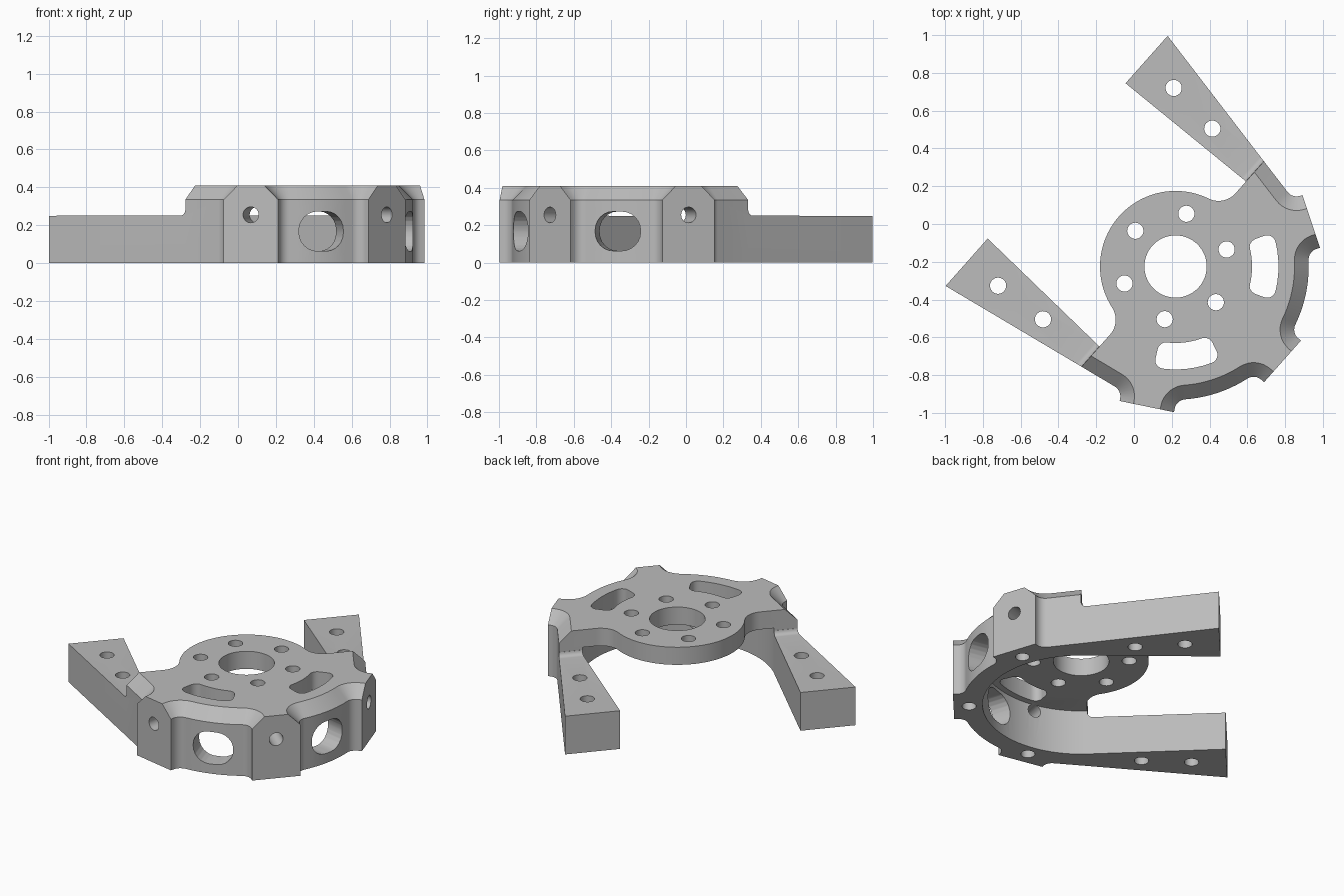
import bpy, bmesh
from math import sin, cos, atan2, radians, sqrt, pi
from mathutils import Matrix

if "Cube" in bpy.data.objects:
    bpy.data.objects.remove(bpy.data.objects["Cube"], do_unlink=True)

# Key sizes, in a frame with the hub at the origin and +x as the symmetry axis
PLATE_LOW, CHAMFER_Z, TOP = 0.295, 0.335, 0.41
RING_OUT, RING_IN, DISC = 0.705, 0.585, 0.40
BOSS_R, BOSS_W, FILLET = 0.757, 0.147, 0.06
BACK, TIP, ARM_TOP = -0.02, -0.842, 0.25
PLACE = Matrix.Translation((0.22, -0.225, 0)) @ Matrix.Rotation(radians(-41.6), 4, 'Z')

grey = bpy.data.materials.new("plain_grey")
grey.use_nodes = True
grey.diffuse_color = (0.5, 0.5, 0.5, 1)
grey.node_tree.nodes["Principled BSDF"].inputs["Base Color"].default_value = (0.5, 0.5, 0.5, 1)


def arc(cx, cy, r, a0, a1, n=8):
    return [(cx + r * cos(a0 + (a1 - a0) * i / n), cy + r * sin(a0 + (a1 - a0) * i / n))
            for i in range(n + 1)]


def loft(name, levels, matrix=Matrix()):
    """Closed solid through outlines of equal length, given as (z, points)."""
    bm = bmesh.new()
    rings = [[bm.verts.new((x, y, z)) for x, y in pts] for z, pts in levels]
    n = len(rings[0])
    for low, high in zip(rings, rings[1:]):
        for i in range(n):
            j = (i + 1) % n
            bm.faces.new((low[i], low[j], high[j], high[i]))
    bm.faces.new(rings[0][::-1])
    bm.faces.new(rings[-1])
    bmesh.ops.recalc_face_normals(bm, faces=bm.faces)
    mesh = bpy.data.meshes.new(name)
    bm.to_mesh(mesh)
    bm.free()
    mesh.transform(matrix)
    mesh.materials.append(grey)
    obj = bpy.data.objects.new(name, mesh)
    bpy.context.collection.objects.link(obj)
    return obj


def combine(target, tool, operation='DIFFERENCE'):
    mod = target.modifiers.new("combine", 'BOOLEAN')
    mod.operation, mod.solver, mod.object = operation, 'EXACT', tool
    bpy.context.view_layer.objects.active = target
    bpy.ops.object.modifier_apply(modifier=mod.name)
    bpy.data.objects.remove(tool, do_unlink=True)


def circle(r, x=0, y=0, n=32):
    return arc(x, y, r, 0, 2 * pi, n)[:-1]


def rounded_rect(hx, hy, r):
    """Rounded rectangle with its long edges divided so it can be bent."""
    pts = []
    for k, (sx, sy) in enumerate(((1, 1), (-1, 1), (-1, -1), (1, -1))):
        pts += arc(sx * (hx - r), sy * (hy - r), r, k * pi / 2, (k + 1) * pi / 2, 6)
    out = []
    for (ax, ay), (bx, by) in zip(pts, pts[1:] + pts[:1]):
        n = 6 if abs(ax - bx) + abs(ay - by) > 0.03 else 1
        out += [(ax + (bx - ax) * i / n, ay + (by - ay) * i / n) for i in range(n)]
    return out


def arm_outer(u):
    return 0.728 - 0.19 * (u + 0.025)


def arm_inner(u):
    return RING_IN + 0.042 * u


# Normal and distance of the straight outer arm face
norm = sqrt(1 + 0.19 ** 2)
NX, NY = 0.19 / norm, 1 / norm
ARM_D = NY * arm_outer(0)


def outline(off):
    """Body outline; the outer edge moves in by off, boss faces and back stay."""
    w, f = BOSS_W - off, FILLET + off
    t = BOSS_W + FILLET
    rc = sqrt((RING_OUT + FILLET) ** 2 - t ** 2)
    phi = atan2(t, rc)
    # front boss side and the bay up to the next boss
    side = [(BOSS_R, w)] + arc(rc, t, f, -pi / 2, phi - pi)
    c, s = cos(pi / 3), sin(pi / 3)
    half = side + arc(0, 0, RING_OUT - off, phi, pi / 3 - phi, 10)[1:-1]
    half += [(x * c + y * s, x * s - y * c) for x, y in reversed(side)]
    # far side of the second boss, filleted into the arm face
    half.append((BOSS_R * c - w * s, BOSS_R * s + w * c))
    cx = (ARM_D + FILLET - NY * t / c) / (NX + NY * s / c)
    cy = (t + s * cx) / c
    half += arc(cx, cy, f, -pi / 6, atan2(-NY, -NX))
    half.append((BACK, (ARM_D - off - NX * BACK) / NY))
    # straight back edge, concave fillet, hub disc
    fc, fr = 0.5, 0.119
    a = atan2(fc, BACK - fr)
    half += arc(BACK - fr, fc, fr, 0, a - pi, 12)
    half += arc(0, 0, DISC, a, pi, 20)[1:]
    return half + [(x, -y) for x, y in reversed(half[:-1])]


# Chamfered body with an open pocket below the plate
mount = loft("motor_mount", [(0, outline(0)), (CHAMFER_Z, outline(0)), (TOP, outline(0.075))])
pocket = arc(0, 0, RING_IN, -pi / 2, pi / 2, 48) + [(-1, arm_inner(-1)), (-1, -arm_inner(-1))]
combine(mount, loft("pocket_cutter", [(-0.1, pocket), (PLATE_LOW, pocket)]))


# Two flared arms, each with a small fillet up to the body
def arm_section(u, side):
    pts = [(u, arm_inner(u)), (u, arm_outer(u) + (0.002 if u == TIP else 0)),
           (BACK, arm_outer(BACK)), (0.03, 0.70), (0.03, 0.60), (BACK, arm_inner(BACK))]
    return [(x, y * side) for x, y in pts]


for side in (1, -1):
    levels = [(0, arm_section(TIP, side)), (ARM_TOP, arm_section(TIP, side))]
    for i in range(6):
        a = radians(85) * i / 5
        levels.append((ARM_TOP + 0.001 + 0.03 * (1 - cos(a)),
                       arm_section(BACK - 0.031 + 0.03 * sin(a), side)))
    combine(mount, loft("arm", levels), 'UNION')


def drill(pts, z0, z1, matrix=Matrix()):
    combine(mount, loft("hole_cutter", [(z0, pts), (z1, pts)], matrix))


def radial(angle, z):
    return (Matrix.Translation((0, 0, z)) @ Matrix.Rotation(angle, 4, 'Z')
            @ Matrix.Rotation(pi / 2, 4, 'Y'))


# Hub bore and bolt circle
drill(circle(0.165, n=48), 0.2, 0.5)
for k in range(6):
    a = k * pi / 3
    drill(circle(0.043, 0.285 * cos(a), 0.285 * sin(a), 24), 0.2, 0.5)

# Curved slots in the plate, windows in the ring, holes in the arms
for side in (1, -1):
    mid, mid_a = 0.475, radians(41.6) * side
    slot = [((mid + x) * cos(mid_a + y / mid), (mid + x) * sin(mid_a + y / mid))
            for x, y in rounded_rect(0.07, 0.158, 0.045)]
    drill(slot, 0.2, 0.5)
    drill(rounded_rect(0.105, 0.124, 0.1), 0.5, 0.85, radial(side * pi / 6, 0.168))
    for u, v in ((-0.635, 0.70), (-0.339, 0.675)):
        drill(circle(0.043, u, v * side, 24), -0.1, 0.4)

# Radial and blind upright screw holes in the bosses
for a in (-pi / 3, 0, pi / 3):
    drill(circle(0.042, n=24), 0.56, 0.85, radial(a, 0.255))
    drill(circle(0.042, 0.665 * cos(a), 0.665 * sin(a), 24), -0.1, 0.18)

mount.data.transform(PLACE)
bpy.ops.object.select_all(action='DESELECT')
mount.select_set(True)
bpy.context.view_layer.objects.active = mount
bpy.ops.object.shade_smooth_by_angle(angle=radians(30))
